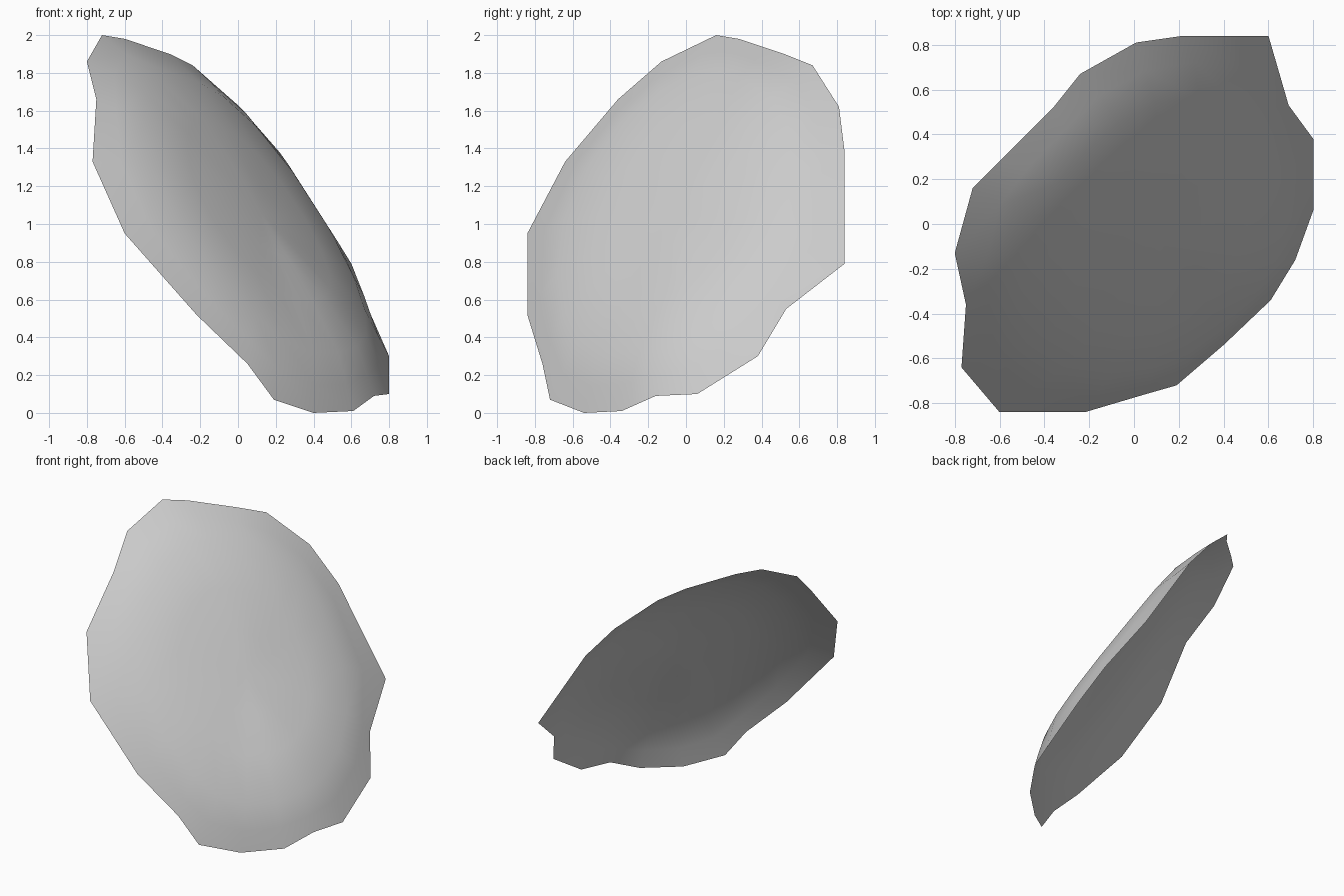
import bpy, bmesh
from mathutils import Vector

cube = bpy.data.objects.get("Cube")
if cube:
    bpy.data.objects.remove(cube, do_unlink=True)

# Uneven rim of the shell, in order around the edge
RIM = [Vector(p) for p in (
    (-.72, .16, 2), (-.6, .28, 1.98), (-.36, .52, 1.9), (-.24, .67, 1.84),
    (.01, .81, 1.62), (.22, .84, 1.38), (.6, .84, .79), (.69, .53, .55),
    (.8, .38, .3), (.8, .06, .1), (.72, -.16, .09), (.61, -.34, .01),
    (.4, -.54, 0), (.19, -.72, .07), (.05, -.76, .26), (-.22, -.84, .52),
    (-.6, -.84, .95), (-.77, -.64, 1.33), (-.75, -.36, 1.66), (-.8, -.13, 1.86))]
COUNT = len(RIM)
CENTRE = sum(RIM, Vector()) / COUNT
NORMAL = Vector((.69, -.44, .57)).normalized()

# Inner rings: share of the rim radius, height of the dome
RINGS = ((.9, .06), (.77, .125), (.5, .158), (.25, .17))


def soften(spokes):
    """Even out neighbouring spokes so that the dome is calmer than its rim."""
    return [spokes[i] * .6 + (spokes[i - 1] + spokes[(i + 1) % COUNT]) * .2
            for i in range(COUNT)]


# Thin open shell, domed along its normal
bm = bmesh.new()
outer = [bm.verts.new(p) for p in RIM]
spokes = [p - CENTRE for p in RIM]
for share, height in RINGS:
    spokes = soften(spokes)
    inner = [bm.verts.new(CENTRE + s * share + NORMAL * height) for s in spokes]
    for i in range(COUNT):
        j = (i + 1) % COUNT
        bm.faces.new((outer[i], outer[j], inner[j], inner[i]))
    outer = inner
tip = bm.verts.new(CENTRE + NORMAL * .173)
for i in range(COUNT):
    bm.faces.new((outer[i], outer[(i + 1) % COUNT], tip))

# Outer side faces along the dome
bm.normal_update()
if sum((f.normal.dot(NORMAL) for f in bm.faces)) < 0:
    bmesh.ops.reverse_faces(bm, faces=bm.faces[:])
for face in bm.faces:
    face.smooth = True

mesh = bpy.data.meshes.new("curved_shell")
bm.to_mesh(mesh)
bm.free()
shell = bpy.data.objects.new("curved_shell", mesh)
bpy.context.collection.objects.link(shell)

# Plain grey
grey = bpy.data.materials.new("light_grey")
grey.use_nodes = True
grey.diffuse_color = (.6, .6, .6, 1)
grey.node_tree.nodes["Principled BSDF"].inputs["Base Color"].default_value = (.6, .6, .6, 1)
mesh.materials.append(grey)
